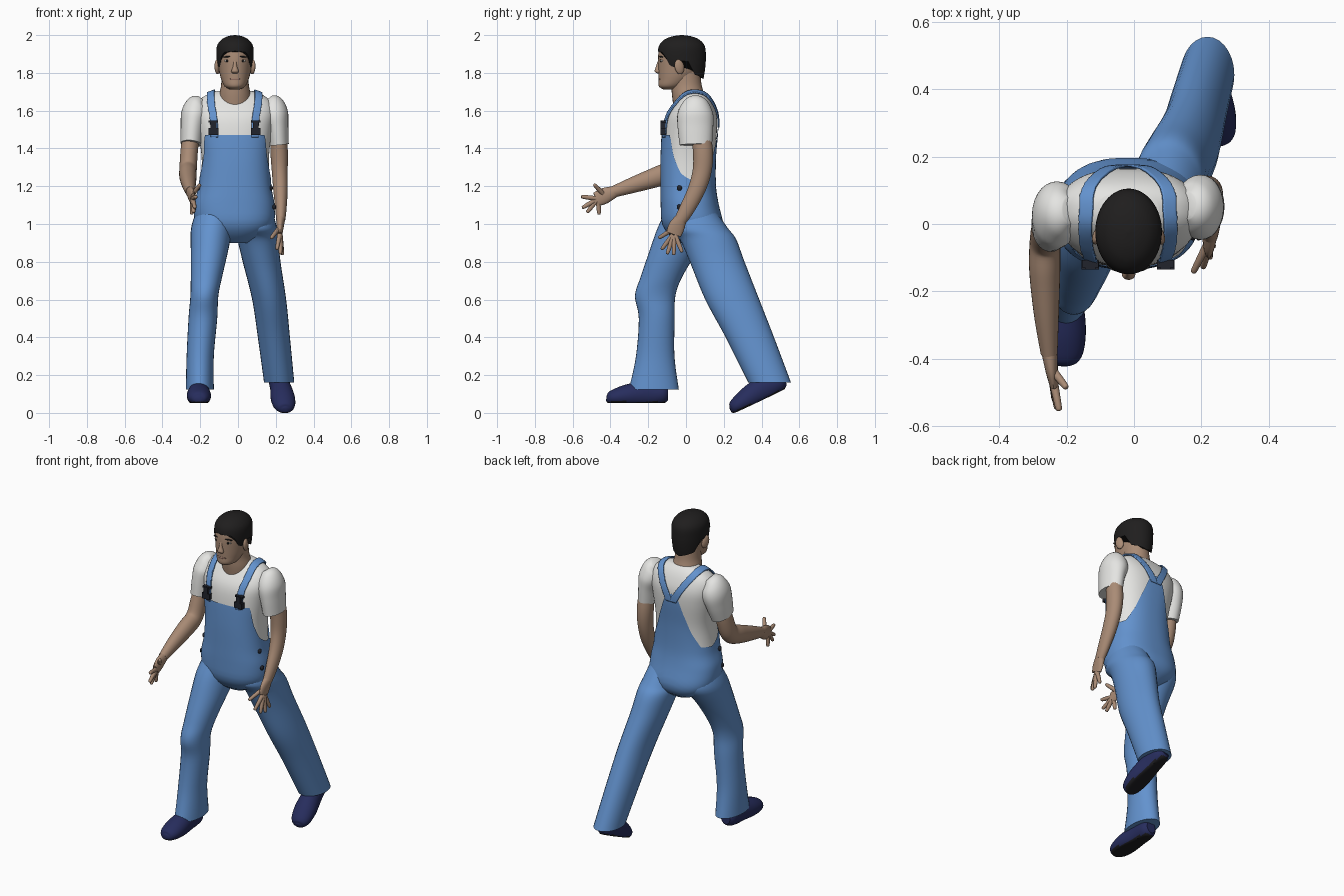
import bpy, bmesh, math
from mathutils import Vector, Matrix

def material(name, rgb):
    m = bpy.data.materials.new(name)
    m.diffuse_color = (*rgb, 1)
    return m

SKIN = material("skin", (0.40, 0.26, 0.18))
HAIR = material("black hair", (0.014, 0.013, 0.013))
SHIRT = material("white cotton", (0.78, 0.78, 0.76))
DENIM = material("blue denim", (0.125, 0.29, 0.62))
NAVY = material("navy shoe", (0.020, 0.026, 0.11))
SOLE = material("black sole", (0.012, 0.012, 0.014))
METAL = material("dark buckle", (0.015, 0.017, 0.025))
EYE = material("eye white", (0.55, 0.52, 0.48))
LIP = material("lips", (0.30, 0.17, 0.13))

def spline(pts, k=6):
    """Catmull-Rom through tuples of any length."""
    out = []
    for i in range(len(pts) - 1):
        p0, p1, p2, p3 = pts[max(i - 1, 0)], pts[i], pts[i + 1], pts[min(i + 2, len(pts) - 1)]
        for j in range(k):
            t = j / k
            out.append(tuple(0.5 * (2 * b + (c - a) * t + (2 * a - 5 * b + 4 * c - d) * t * t
                       + (3 * b - a - 3 * c + d) * t ** 3) for a, b, c, d in zip(p0, p1, p2, p3)))
    return out + [tuple(pts[-1])]

def lerp_rows(rows, key, x):
    """Linear look-up in rows sorted by column key."""
    if x <= rows[0][key]:
        return rows[0]
    for a, b in zip(rows, rows[1:]):
        if x <= b[key]:
            t = (x - a[key]) / max(b[key] - a[key], 1e-9)
            return tuple(p + (q - p) * t for p, q in zip(a, b))
    return rows[-1]

def skin_rings(name, rings, mat, caps=True):
    bm = bmesh.new()
    vs = [[bm.verts.new(p) for p in r] for r in rings]
    n = len(vs[0])
    for a, b in zip(vs, vs[1:]):
        for i in range(n):
            bm.faces.new((a[i], a[(i + 1) % n], b[(i + 1) % n], b[i]))
    if caps:
        bm.faces.new(vs[0][::-1])
        bm.faces.new(vs[-1])
    bmesh.ops.recalc_face_normals(bm, faces=bm.faces)
    me = bpy.data.meshes.new(name)
    bm.to_mesh(me)
    bm.free()
    me.materials.append(mat)
    ob = bpy.data.objects.new(name, me)
    bpy.context.collection.objects.link(ob)
    return ob

def tube(name, pts, mat, flat=False, n=28, k=6):
    """Loft of ellipses along (x, y, z, rx, ry) points; flat keeps them level."""
    rows = spline(pts, k)
    rings = []
    for i, r in enumerate(rows):
        a, b = rows[max(i - 1, 0)], rows[min(i + 1, len(rows) - 1)]
        t = Vector((0, 0, 1)) if flat else (Vector(b[:3]) - Vector(a[:3])).normalized()
        v = t.cross(Vector((1, 0, 0))).normalized()
        u = v.cross(t)
        rings.append([Vector(r[:3]) + u * r[3] * math.cos(w) + v * r[4] * math.sin(w)
                      for w in (2 * math.pi * j / n for j in range(n))])
    return skin_rings(name, rings, mat)

def shell(name, rows, lo, hi, off, mat, power=2.0, n=96, m=28):
    """Wrap a (z, cx, cy, rx, ry) body between two heights that depend on the angle from the front."""
    rows = spline(rows, 8)
    rings = []
    for i in range(m + 1):
        ring = []
        for j in range(n):
            deg = 360 * j / n
            d = min(deg, 360 - deg)
            z0, z1 = lo(d), hi(d)
            z = z0 + (z1 - z0) * math.sin(i / m * math.pi / 2)
            _, cx, cy, rx, ry = lerp_rows(rows, 0, z)
            s, c = math.sin(math.radians(deg)), -math.cos(math.radians(deg))
            e = 2 / power
            ring.append((cx + (rx + off) * math.copysign(abs(s) ** e, s),
                         cy + (ry + off) * math.copysign(abs(c) ** e, c), z))
        rings.append(ring)
    return skin_rings(name, rings, mat, caps=name != "overalls_bib")

def ball(name, loc, size, mat, rot=(0, 0, 0)):
    bpy.ops.mesh.primitive_uv_sphere_add(segments=20, ring_count=12, location=loc, rotation=rot)
    ob = bpy.context.object
    ob.name, ob.scale = name, size
    ob.data.materials.append(mat)
    return ob

def box(name, loc, size, mat, rot=(0, 0, 0)):
    bpy.ops.mesh.primitive_cube_add(size=1, location=loc, rotation=rot)
    ob = bpy.context.object
    ob.name, ob.scale = name, size
    ob.data.materials.append(mat)

# Torso: shirt, then overalls as an outer layer with a curved top edge
TORSO = [(0.90, -0.02, 0.045, 0.07, 0.07), (0.94, -0.02, 0.045, 0.15, 0.125), (1.0, -0.018, 0.035, 0.20, 0.155),
         (1.1, -0.02, 0.02, 0.206, 0.147), (1.2, -0.016, 0.012, 0.186, 0.14), (1.35, -0.014, 0.012, 0.178, 0.14),
         (1.5, -0.018, 0.022, 0.198, 0.142), (1.58, -0.018, 0.03, 0.21, 0.132), (1.64, -0.018, 0.04, 0.198, 0.102),
         (1.68, -0.018, 0.045, 0.155, 0.074), (1.705, -0.018, 0.045, 0.09, 0.05)]
EDGE = [(0, 1.47), (50, 1.47), (62, 1.36), (78, 1.27), (95, 1.23), (125, 1.24),
        (145, 1.33), (162, 1.45), (172, 1.54), (180, 1.56)]
shirt = shell("shirt", TORSO, lambda d: 1.1, lambda d: 1.705, 0, SHIRT, 2.4)
shell("overalls_bib", TORSO, lambda d: 0.90, lambda d: lerp_rows(EDGE, 0, d)[1], 0.007, DENIM, 2.4)

# Sleeves, joined to the shirt
sleeves = [tube("sleeve", p, SHIRT) for p in (
    [(-0.19, 0.04, 1.655, 0.03, 0.04), (-0.212, 0.036, 1.63, 0.062, 0.075), (-0.228, 0.03, 1.58, 0.073, 0.098),
     (-0.24, 0.015, 1.51, 0.064, 0.095), (-0.248, -0.005, 1.425, 0.056, 0.08)],
    [(0.16, 0.055, 1.66, 0.03, 0.04), (0.178, 0.053, 1.635, 0.062, 0.072), (0.193, 0.05, 1.58, 0.073, 0.095),
     (0.207, 0.05, 1.51, 0.06, 0.094), (0.216, 0.052, 1.42, 0.053, 0.086)])]
bpy.ops.object.select_all(action='DESELECT')
for o in sleeves + [shirt]:
    o.select_set(True)
bpy.context.view_layer.objects.active = shirt
bpy.ops.object.join()

# Shoulder straps, buckles and side buttons
STRAP = [(0.117, -0.14, 1.46), (0.122, -0.14, 1.56), (0.137, -0.09, 1.67), (0.137, 0.02, 1.73),
         (0.122, 0.12, 1.70), (0.072, 0.19, 1.62), (0.012, 0.2, 1.51)]
for side, s in (("left", 1), ("right", -1)):
    bm = bmesh.new()
    grid = [[bm.verts.new((-0.018 + s * (p[0] + w * 0.006), p[1], p[2])) for w in range(-4, 5)]
            for p in spline(STRAP, 8)]
    for a, b in zip(grid, grid[1:]):
        for i in range(8):
            bm.faces.new((a[i], a[i + 1], b[i + 1], b[i]))
    bmesh.ops.recalc_face_normals(bm, faces=bm.faces)
    me = bpy.data.meshes.new(side + "_strap")
    bm.to_mesh(me)
    bm.free()
    me.materials.append(DENIM)
    strap = bpy.data.objects.new(side + "_strap", me)
    bpy.context.collection.objects.link(strap)
    wrap = strap.modifiers.new("wrap", 'SHRINKWRAP')
    wrap.target, wrap.offset, wrap.wrap_mode = shirt, 0.008, 'ABOVE_SURFACE'
    thick = strap.modifiers.new("thick", 'SOLIDIFY')
    thick.thickness, thick.offset = 0.008, 0
    x = -0.018 + s * 0.112
    box(side + "_buckle", (x, -0.122, 1.49), (0.052, 0.026, 0.035), METAL)
    box(side + "_buckle_clip", (x, -0.122, 1.525), (0.03, 0.026, 0.045), METAL)
    box(side + "_buckle_slider", (x, -0.118, 1.543), (0.05, 0.022, 0.012), METAL)
    for z, bx in ((1.19, 0.192), (1.09, 0.209)):
        ball(side + "_side_button", (-0.017 + s * bx, -0.035, z), (0.01, 0.014, 0.014), METAL)

# Trouser legs: right one forward, left one trailing
tube("right_trouser_leg", [(-0.115, 0.02, 1.08, 0.10, 0.12), (-0.138, 0.005, 0.98, 0.11, 0.155),
     (-0.152, -0.068, 0.85, 0.098, 0.128), (-0.167, -0.13, 0.72, 0.083, 0.11), (-0.178, -0.163, 0.62, 0.074, 0.107),
     (-0.186, -0.155, 0.5, 0.076, 0.095), (-0.2, -0.163, 0.3, 0.072, 0.102), (-0.202, -0.17, 0.125, 0.074, 0.132)],
     DENIM, flat=True)
tube("left_trouser_leg", [(0.08, 0.04, 1.08, 0.10, 0.11), (0.098, 0.065, 0.98, 0.108, 0.155),
     (0.105, 0.115, 0.92, 0.108, 0.15), (0.125, 0.165, 0.8, 0.1, 0.145), (0.165, 0.245, 0.6, 0.09, 0.143),
     (0.19, 0.338, 0.4, 0.085, 0.128), (0.218, 0.443, 0.16, 0.08, 0.113)], DENIM, flat=True)

# Shoes with flat black soles
def shoe(name, loc, tilt, turn):
    ob = tube(name, [(0, 0.16, 0.05, 0.03, 0.035), (0, 0.13, 0.05, 0.05, 0.055), (0, 0.05, 0.05, 0.054, 0.068),
              (0, -0.05, 0.04, 0.064, 0.06), (0, -0.12, 0.03, 0.058, 0.045), (0, -0.155, 0.025, 0.04, 0.03),
              (0, -0.167, 0.025, 0.015, 0.012)], NAVY)
    ob.data.materials.append(SOLE)
    for v in ob.data.vertices:
        v.co.z = max(v.co.z, 0)
    for p in ob.data.polygons:
        p.material_index = int(p.center.z < 0.008)
    ob.data.transform(Matrix.Translation(loc) @ Matrix.Rotation(turn, 4, 'Z') @ Matrix.Rotation(tilt, 4, 'X'))

shoe("right_shoe", (-0.207, -0.255, 0.052), 0, 0)
shoe("left_shoe", (0.228, 0.395, 0.066), math.radians(25), math.radians(8))

# Arms and hands
def arm(side, path, palm, tips):
    tube(side + "_arm", path, SKIN)
    tube(side + "_palm", palm, SKIN, n=20)
    c, e = Vector(palm[1][:3]), Vector(palm[2][:3])
    for i, t in enumerate(tips):
        t = Vector(t)
        base = c if i == 0 else (e * 0.8 + c * 0.2).lerp(t, 0.1)
        mid = base.lerp(t, 0.6)
        tube(side + ("_thumb" if i == 0 else "_finger"), [(*base, 0.013, 0.013), (*mid, 0.011, 0.012),
             (*base.lerp(t, 0.94), 0.009, 0.009), (*t, 0.003, 0.003)], SKIN, n=10, k=4)

arm("right", [(-0.245, 0.01, 1.5, 0.045, 0.05), (-0.258, -0.015, 1.39, 0.046, 0.055), (-0.264, -0.055, 1.295, 0.046, 0.055),
              (-0.265, -0.14, 1.255, 0.046, 0.054), (-0.26, -0.27, 1.21, 0.037, 0.043), (-0.252, -0.385, 1.17, 0.025, 0.03)],
    [(-0.252, -0.375, 1.172, 0.024, 0.03), (-0.245, -0.43, 1.15, 0.019, 0.042), (-0.238, -0.475, 1.13, 0.013, 0.038)],
    [(-0.20, -0.487, 1.21), (-0.222, -0.555, 1.145), (-0.228, -0.55, 1.085), (-0.235, -0.525, 1.06), (-0.245, -0.46, 1.05)])
arm("left", [(0.214, 0.075, 1.5, 0.042, 0.05), (0.218, 0.09, 1.38, 0.046, 0.053), (0.221, 0.085, 1.28, 0.042, 0.05),
             (0.225, 0.055, 1.18, 0.038, 0.046), (0.227, 0.005, 1.08, 0.03, 0.04), (0.226, -0.03, 1.02, 0.024, 0.033)],
    [(0.226, -0.025, 1.03, 0.024, 0.032), (0.223, -0.05, 0.985, 0.019, 0.043), (0.222, -0.065, 0.945, 0.013, 0.04)],
    [(0.175, -0.145, 0.925), (0.205, -0.13, 0.865), (0.225, -0.10, 0.84), (0.235, -0.065, 0.835), (0.235, -0.02, 0.85)])

# Neck and head
HX = -0.016
tube("neck", [(HX, 0.025, 1.60, 0.088, 0.088), (HX, 0.012, 1.68, 0.084, 0.086), (HX, 0.002, 1.74, 0.073, 0.08),
              (HX, -0.005, 1.82, 0.072, 0.08)], SKIN, flat=True)
tube("head", [(HX, -0.09, 1.712, 0.025, 0.03), (HX, -0.077, 1.73, 0.055, 0.067), (HX, -0.052, 1.77, 0.074, 0.093),
              (HX, -0.032, 1.82, 0.086, 0.115), (HX, -0.027, 1.88, 0.092, 0.121), (HX, -0.025, 1.93, 0.09, 0.115),
              (HX, -0.025, 1.97, 0.065, 0.085), (HX, -0.025, 1.985, 0.03, 0.04)], SKIN, flat=True)
HAIRLINE = [(0, 1.915), (35, 1.91), (48, 1.885), (56, 1.835), (72, 1.83), (80, 1.865), (105, 1.86), (120, 1.79), (180, 1.765)]
shell("hair", [(1.76, HX, 0.008, 0.076, 0.083), (1.82, HX, -0.013, 0.091, 0.114), (1.88, HX, -0.022, 0.098, 0.127),
               (1.94, HX, -0.022, 0.096, 0.122), (1.975, HX, -0.022, 0.073, 0.094), (1.993, HX, -0.022, 0.04, 0.052),
               (2.0, HX, -0.022, 0.004, 0.005)], lambda d: lerp_rows(HAIRLINE, 0, d)[1], lambda d: 2.0, 0, HAIR)

# Face
tube("nose", [(HX, -0.138, 1.87, 0.008, 0.008), (HX, -0.146, 1.835, 0.011, 0.013), (HX, -0.15, 1.808, 0.02, 0.016),
              (HX, -0.142, 1.796, 0.012, 0.008)], SKIN, flat=True, n=16)
for side, s in (("left", 1), ("right", -1)):
    ball(side + "_ear", (HX + s * 0.093, -0.035, 1.832), (0.014, 0.026, 0.04), SKIN, (0.2, 0, s * 0.3))
    ball(side + "_eye", (HX + s * 0.04, -0.128, 1.864), (0.017, 0.009, 0.007), EYE, (0, 0, s * 0.3))
    ball(side + "_pupil", (HX + s * 0.04, -0.134, 1.864), (0.007, 0.005, 0.007), HAIR)
    ball(side + "_brow", (HX + s * 0.042, -0.132, 1.885), (0.024, 0.007, 0.004), HAIR, (0, s * 0.08, s * 0.35))
ball("mouth", (HX, -0.138, 1.766), (0.029, 0.008, 0.008), LIP)

# Smooth shading with sharp rims kept
bpy.ops.object.select_all(action='SELECT')
bpy.context.view_layer.objects.active = shirt
bpy.ops.object.shade_smooth_by_angle(angle=math.radians(45))
